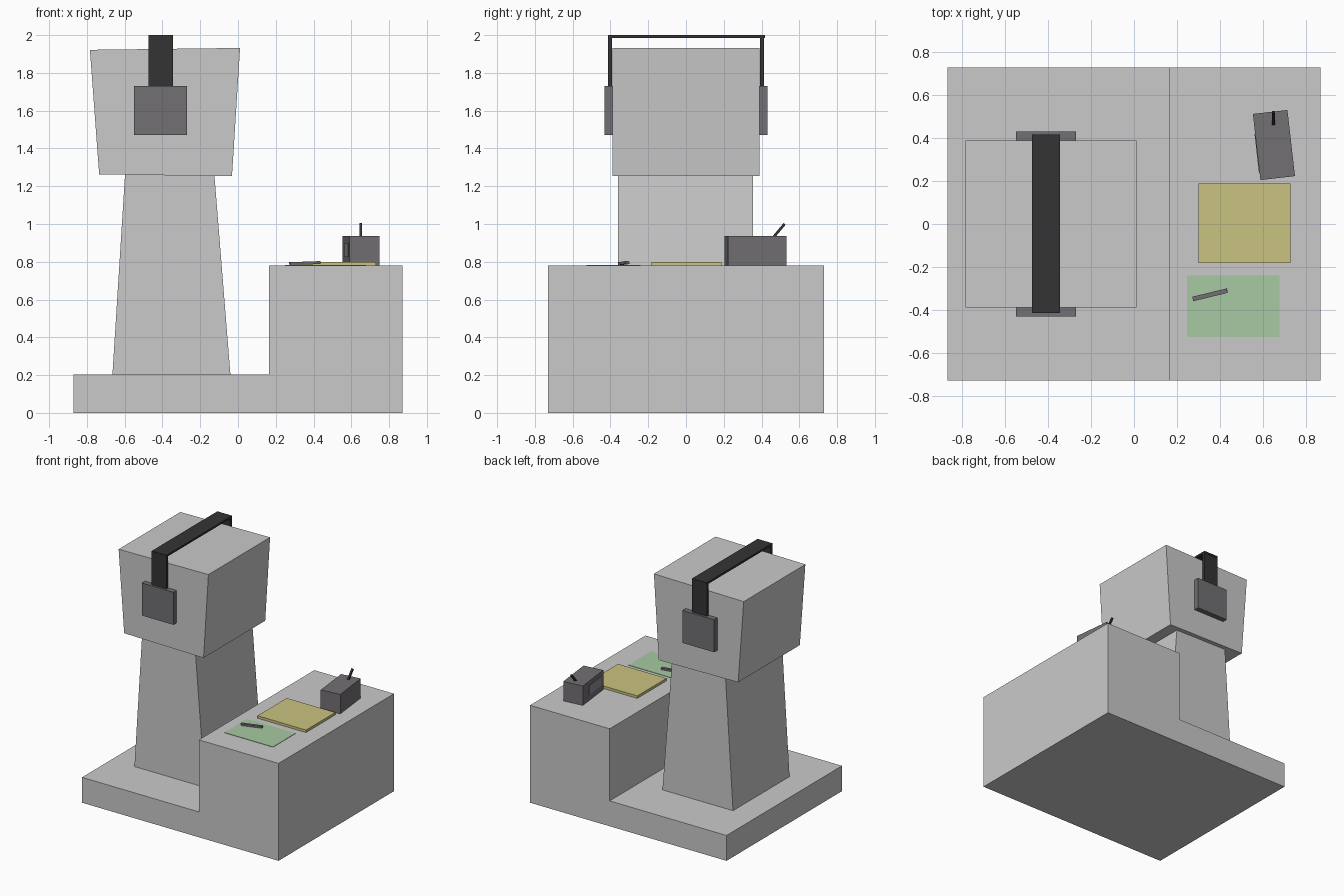
import bpy
import bmesh
import math
from mathutils import Matrix, Vector

if "Cube" in bpy.data.objects:
    bpy.data.objects.remove(bpy.data.objects["Cube"])


def material(name, r, g, b):
    m = bpy.data.materials.new(name)
    m.diffuse_color = (r, g, b, 1)
    m.use_nodes = True
    m.node_tree.nodes["Principled BSDF"].inputs["Base Color"].default_value = m.diffuse_color
    return m


STONE = material("pale_grey", 0.59, 0.59, 0.59)
DARK = material("dark_grey", 0.168, 0.16, 0.17)
BLACK = material("near_black", 0.034, 0.034, 0.034)
YELLOW = material("soft_yellow", 0.59, 0.545, 0.216)
GREEN = material("soft_green", 0.39, 0.59, 0.36)
SCREEN = material("mid_grey", 0.27, 0.27, 0.27)


def extrude_xz(name, profile, y0, y1, mat):
    """Solid from an x-z outline, extruded along y."""
    bm = bmesh.new()
    face = bm.faces.new([bm.verts.new((x, y0, z)) for x, z in profile])
    ext = bmesh.ops.extrude_face_region(bm, geom=[face])
    verts = [v for v in ext["geom"] if isinstance(v, bmesh.types.BMVert)]
    bmesh.ops.translate(bm, verts=verts, vec=(0, y1 - y0, 0))
    bmesh.ops.recalc_face_normals(bm, faces=bm.faces)
    return finish(name, bm, mat)


def finish(name, bm, mat):
    me = bpy.data.meshes.new(name)
    bm.to_mesh(me)
    bm.free()
    me.materials.append(mat)
    ob = bpy.data.objects.new(name, me)
    bpy.context.collection.objects.link(ob)
    return ob


def box(name, center, size, mat, rot=Matrix.Identity(4)):
    bm = bmesh.new()
    bmesh.ops.create_cube(bm, size=1)
    bm.transform(Matrix.Translation(center) @ rot @ Matrix.Diagonal((*size, 1)))
    return finish(name, bm, mat)


# Stepped base: low floor slab and raised desk block
extrude_xz("stepped_base", [(-0.87, 0), (0.87, 0), (0.87, 0.78), (0.165, 0.78),
                            (0.165, 0.203), (-0.87, 0.203)], -0.73, 0.73, STONE)

# Tapered body and flared head
extrude_xz("body", [(-0.665, 0.2), (-0.04, 0.2), (-0.125, 1.26), (-0.598, 1.262)],
           -0.36, 0.355, STONE)
extrude_xz("head", [(-0.735, 1.263), (-0.032, 1.253), (0.011, 1.932), (-0.784, 1.922)],
           -0.39, 0.39, STONE)

# Headphones: strap over the top, a drop and a pad on each side
box("headband_top", (-0.41, 0.002, 1.992), (0.13, 0.83, 0.016), BLACK)
for side, label in ((-1, "front"), (1, "back")):
    box(f"headband_{label}", (-0.41, side * 0.403, 1.85), (0.13, 0.022, 0.29), BLACK)
    box(f"ear_pad_{label}", (-0.41, side * 0.41, 1.60), (0.28, 0.042, 0.26), DARK)

# Desk items: notebook, paper sheet and pen
box("notebook", (0.515, 0.003, 0.79), (0.43, 0.37, 0.02), YELLOW)
box("paper_sheet", (0.463, -0.383, 0.781), (0.43, 0.285, 0.004), GREEN)
pen_rot = Matrix.Rotation(math.radians(13.6), 4, "Z") @ Matrix.Rotation(math.radians(-2), 4, "Y")
box("pen", (0.354, -0.33, 0.793), (0.165, 0.021, 0.015), DARK, pen_rot)

# Radio with a side screen and a leaning antenna
radio_rot = Matrix.Rotation(math.radians(6.5), 4, "Z")
radio_pos = Vector((0.652, 0.368, 0.858))
box("radio", radio_pos, (0.162, 0.31, 0.156), DARK, radio_rot)
box("radio_screen", radio_pos + radio_rot @ Vector((-0.081, -0.03, 0.005)),
    (0.006, 0.18, 0.075), SCREEN, radio_rot)
box("antenna", (0.65, 0.494, 0.967), (0.014, 0.014, 0.088), BLACK,
    Matrix.Rotation(math.radians(-40), 4, "X"))
